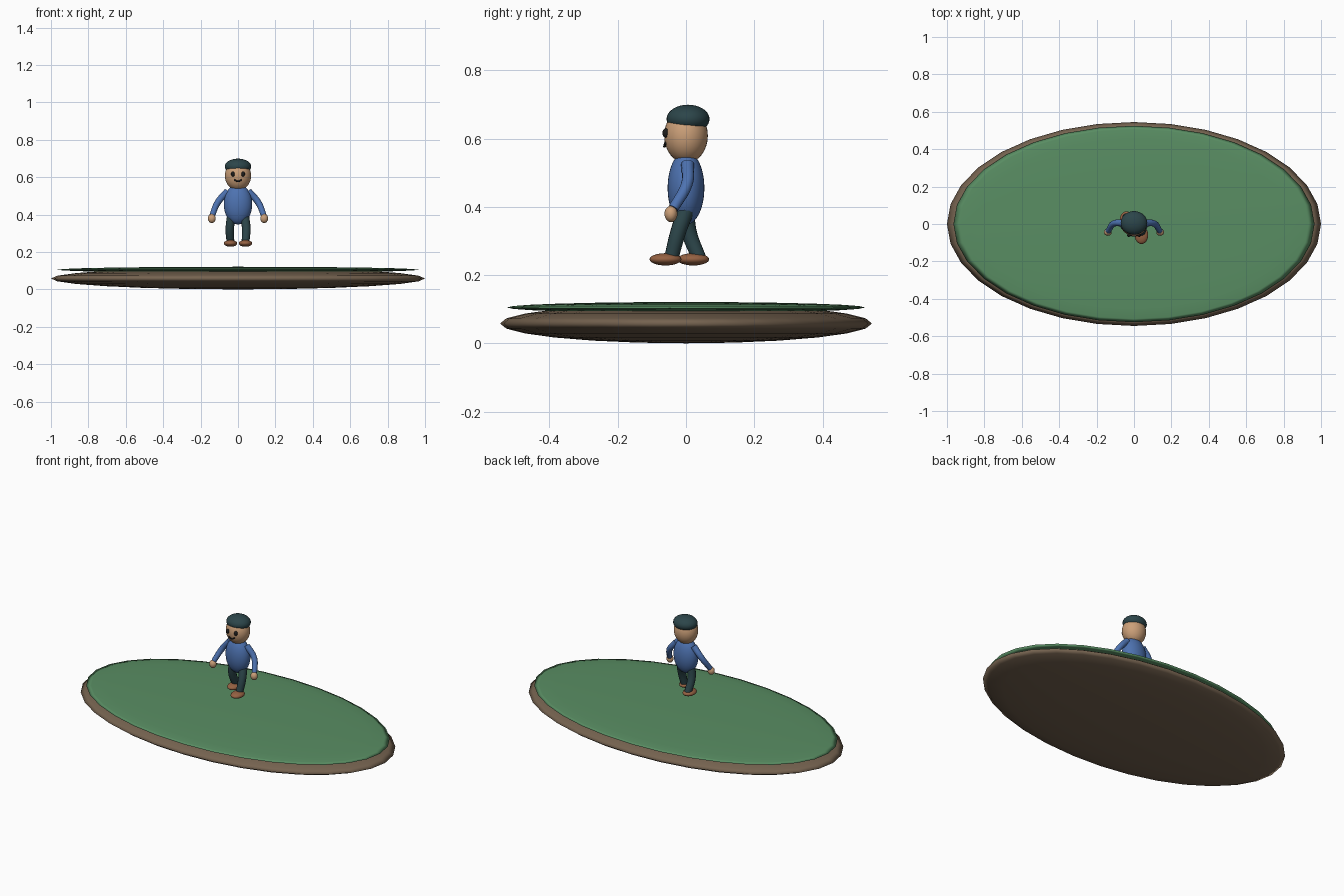
import bpy

cube = bpy.data.objects.get("Cube")
if cube:
    bpy.data.objects.remove(cube, do_unlink=True)


def material(name, rgb):
    m = bpy.data.materials.new(name)
    m.use_nodes = True
    colour = (*rgb, 1)
    m.diffuse_color = colour
    m.node_tree.nodes["Principled BSDF"].inputs["Base Color"].default_value = colour
    return m


grass = material("grass green", (0.10, 0.27, 0.125))
soil = material("soil brown", (0.18, 0.125, 0.08))
skin = material("skin tan", (0.60, 0.35, 0.19))
shirt = material("shirt blue", (0.075, 0.17, 0.44))
dark = material("dark teal", (0.025, 0.06, 0.068))
leather = material("shoe brown", (0.30, 0.12, 0.055))
black = material("eye black", (0.012, 0.012, 0.012))


def ellipsoid(name, centre, radii, mat, segments=32, rings=16):
    bpy.ops.mesh.primitive_uv_sphere_add(segments=segments, ring_count=rings, radius=1)
    o = bpy.context.object
    o.name = name
    for v in o.data.vertices:
        v.co = [c * r for c, r in zip(v.co, radii)]
    o.location = centre
    o.data.materials.append(mat)
    bpy.ops.object.shade_smooth()
    return o


def tube(name, points, radius, mat, taper=1.0):
    """Rounded tube along a smooth path, narrowing to the taper factor."""
    c = bpy.data.curves.new(name, "CURVE")
    c.dimensions = "3D"
    c.bevel_depth = radius
    c.bevel_resolution = 4
    c.use_fill_caps = True
    s = c.splines.new("BEZIER")
    s.bezier_points.add(len(points) - 1)
    for i, (bp, p) in enumerate(zip(s.bezier_points, points)):
        bp.co = p
        bp.handle_left_type = bp.handle_right_type = "AUTO"
        bp.radius = 1 + (taper - 1) * i / (len(points) - 1)
    c.materials.append(mat)
    o = bpy.data.objects.new(name, c)
    bpy.context.collection.objects.link(o)
    return o


# Oval ground
ellipsoid("soil_base", (0, 0, 0.058), (1, 0.545, 0.058), soil, 32, 12)
ellipsoid("grass_top", (0, 0, 0.105), (0.965, 0.525, 0.016), grass, 32, 12)

# Torso, head and cap
ellipsoid("torso", (0, 0, 0.455), (0.076, 0.054, 0.108), shirt)
ellipsoid("head", (0, 0, 0.608), (0.07, 0.064, 0.08), skin)
ellipsoid("cap", (0, 0.006, 0.657), (0.071, 0.063, 0.042), dark)

# Smile
tube("mouth", [(-0.02, -0.06, 0.587), (0, -0.063, 0.577), (0.02, -0.06, 0.587)],
     0.004, black)

# Paired parts; the left leg strides forward
for side, x in (("left", 1), ("right", -1)):
    ellipsoid(side + "_eye", (x * 0.027, -0.059, 0.616), (0.010, 0.010, 0.014),
              black, 16, 10)
    tube(side + "_arm", [(x * 0.055, 0.005, 0.525), (x * 0.108, 0.002, 0.465),
                         (x * 0.138, -0.037, 0.395)], 0.019, shirt, 0.8)
    ellipsoid(side + "_hand", (x * 0.14, -0.044, 0.379), (0.021, 0.019, 0.024), skin, 20, 12)
    step = -0.043 if x > 0 else 0.038
    tube(side + "_leg", [(x * 0.035, 0, 0.39), (x * 0.044, step * 0.4 - 0.006, 0.325),
                         (x * 0.04, step, 0.25)], 0.025, dark, 0.85)
    ellipsoid(side + "_shoe", (x * 0.04, step - 0.017, 0.246), (0.036, 0.047, 0.018),
              leather, 24, 12)
